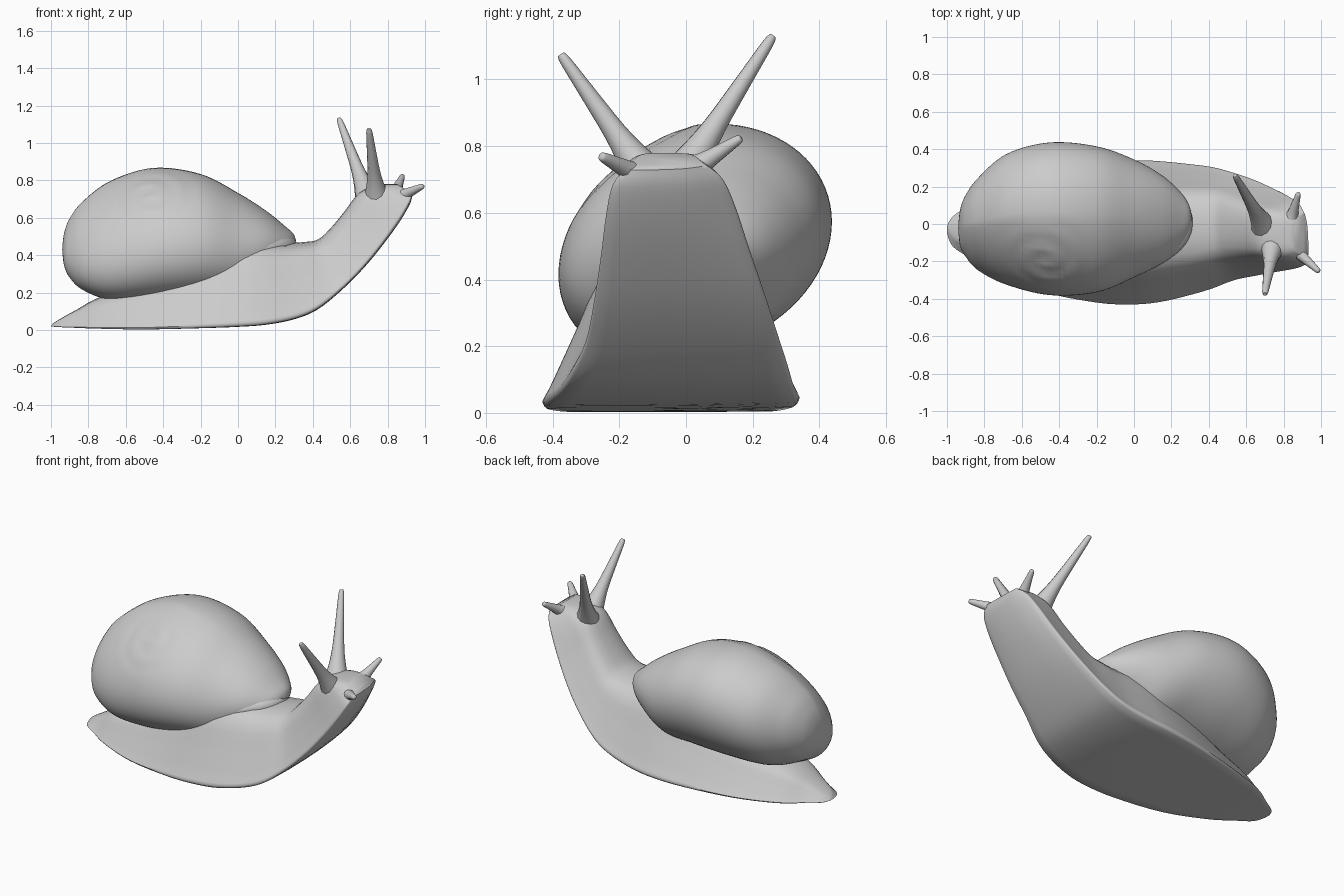
import bpy
import bmesh
import math
from mathutils import Vector

cube = bpy.data.objects.get("Cube")
if cube:
    bpy.data.objects.remove(cube, do_unlink=True)

grey = bpy.data.materials.new("warm_grey")
grey.use_nodes = True
colour = (0.6, 0.6, 0.6, 1)
grey.diffuse_color = colour
grey.node_tree.nodes["Principled BSDF"].inputs["Base Color"].default_value = colour


def smooth_rows(rows, steps):
    """Catmull-Rom interpolation through a list of equal-length tuples."""
    result = []
    last = len(rows) - 1
    for i in range(last):
        before, start = rows[max(i - 1, 0)], rows[i]
        end, after = rows[i + 1], rows[min(i + 2, last)]
        for step in range(steps):
            t = step / steps
            result.append(tuple(
                b + t / 2 * (c - a + t * (2 * a - 5 * b + 4 * c - d + t * (3 * (b - c) + d - a)))
                for a, b, c, d in zip(before, start, end, after)))
    result.append(tuple(rows[-1]))
    return result


def loft(name, rings, angle=50):
    """Skin closed rings of points into one capped, smooth object."""
    bm = bmesh.new()
    loops = [[bm.verts.new(point) for point in ring] for ring in rings]
    for low, high in zip(loops, loops[1:]):
        count = len(low)
        for i in range(count):
            j = (i + 1) % count
            bm.faces.new((low[i], low[j], high[j], high[i]))
    bm.faces.new(loops[0])
    bm.faces.new(loops[-1])
    bmesh.ops.remove_doubles(bm, verts=bm.verts, dist=0.0005)
    bmesh.ops.recalc_face_normals(bm, faces=bm.faces)
    mesh = bpy.data.meshes.new(name)
    bm.to_mesh(mesh)
    bm.free()
    mesh.materials.append(grey)
    obj = bpy.data.objects.new(name, mesh)
    bpy.context.collection.objects.link(obj)
    bpy.ops.object.select_all(action='DESELECT')
    obj.select_set(True)
    bpy.context.view_layer.objects.active = obj
    bpy.ops.object.shade_smooth_by_angle(angle=math.radians(angle))
    return obj


def tube(name, path, radii, sides=12):
    """Round tube through path points with one radius for each point."""
    points = [Vector(p) for p in path]
    rings = []
    for i, point in enumerate(points):
        tangent = (points[min(i + 1, len(points) - 1)] - points[max(i - 1, 0)]).normalized()
        across = tangent.cross(Vector((0.3, 0.1, 1))).normalized()
        up = across.cross(tangent)
        rings.append([point + radii[i] * (math.cos(a) * across + math.sin(a) * up)
                      for a in (math.tau * k / sides for k in range(sides))])
    return loft(name, rings)


# Body: sole x, sole z, top x, top z, right edge, left edge
body_rows = [
    (-1, .02, -.99, .035, -.05, -.01),
    (-.97, .016, -.95, .06, -.12, .04),
    (-.88, .012, -.86, .11, -.18, .1),
    (-.75, .007, -.74, .175, -.26, .18),
    (-.5, .003, -.5, .25, -.36, .26),
    (-.2, .01, -.2, .39, -.42, .32),
    (0, .018, 0, .46, -.43, .34),
    (.15, .03, .12, .475, -.415, .335),
    (.3, .06, .25, .465, -.38, .32),
    (.42, .11, .35, .47, -.345, .305),
    (.54, .205, .43, .485, -.3, .275),
    (.665, .33, .5, .55, -.275, .235),
    (.775, .465, .57, .635, -.255, .19),
    (.86, .585, .65, .735, -.24, .15),
    (.915, .68, .75, .775, -.22, .11),
    (.93, .73, .85, .78, -.18, .06),
]
half_section = [(.97, 0), (1, .04), (.95, .12), (.85, .3), (.71, .56), (.58, .8), (.36, .95)]
section = smooth_rows(half_section + [(0, 1)], 2)
section += [(-u, v) for u, v in reversed(section[:-1])]
# The sole swells a little and turns towards the left at the throat
section += [(u, u * u - 1) for u in (-.8, -.5, -.2, .2, .5, .8)]
body_rings = []
body_spans = smooth_rows(body_rows, 4)
for index, (sx, sz, tx, tz, right, left) in enumerate(body_spans):
    along = (index / len(body_spans)) ** 3
    fullness = 1 - 0.35 * along
    middle, half = (left + right) / 2, (left - right) / 2
    ring = []
    for u, v in section:
        if v < 0:
            v *= 0.15 * along
        v += (1 - v) * 0.25 * along * (1 + u) / 2
        ring.append((sx + (tx - sx) * v,
                     middle + half * math.copysign(abs(u) ** fullness, u),
                     sz + (tz - sz) * v))
    body_rings.append(ring)
loft("body", body_rings, 55)

# Shell: x, centre y, half width, centre z, half height
shell_rows = [
    (-.94, -.02, 0, .43, 0),
    (-.93, -.02, .095, .435, .08),
    (-.9, -.01, .165, .445, .15),
    (-.83, 0, .25, .46, .225),
    (-.68, .025, .35, .49, .305),
    (-.45, .028, .408, .523, .34),
    (-.2, .025, .39, .51, .32),
    (0, .03, .315, .465, .265),
    (.15, .025, .235, .46, .175),
    (.25, .025, .145, .46, .095),
    (.295, .03, .07, .475, .04),
    (.31, .03, 0, .48, 0),
]
axis = Vector((0, -0.7, 0.7)).normalized()
side = Vector((1, 0, 0))
rise = axis.cross(side)
apex = Vector((-.47, -.22, .75))


def spiral_groove(point):
    """Press a shallow coil seam into the shell around its spire."""
    offset = point - apex
    a, b = offset.dot(side), offset.dot(rise)
    radius = math.hypot(a, b)
    if offset.dot(axis) < -0.25 or radius > 0.3:
        return point
    turn = radius / 0.11 - math.atan2(b, a) / math.tau
    distance = abs(turn - round(turn))
    depth = 0.014 * math.exp(-(distance / 0.16) ** 2) * (1 - radius / 0.3)
    return point - axis * depth


shell_rings = []
for x, cy, ry, cz, rz in smooth_rows(shell_rows, 8):
    ring = []
    for k in range(80):
        a = math.tau * k / 80
        y = max(ry, 0) * math.cos(a)
        lean = 0.12 if y > 0 else 0.15 - 0.3 * x
        z = cz + max(rz, 0) * math.sin(a) + lean * y
        ring.append(spiral_groove(Vector((x, cy + y, z))))
    shell_rings.append(ring)
loft("shell", shell_rings)

# Fleshy collar under the shell opening
collar_path = smooth_rows([
    (-.22, -.26, .27), (-.1, -.25, .33), (.02, -.22, .39), (.13, -.17, .43),
    (.24, -.08, .45), (.275, .03, .45), (.22, .14, .42), (.1, .2, .34)], 4)
collar_end = len(collar_path) - 1
tube("collar", collar_path,
     [0.01 + 0.038 * math.sin(math.pi * i / collar_end) for i in range(collar_end + 1)])


# Tentacles: flared at the root, tapering to a blunt tip
def tentacle(name, root, tip, width):
    root, tip = Vector(root), Vector(tip)
    profile = smooth_rows([(0, 2.3), (.2, 1.5), (.4, 1), (.7, .7), (.95, .48), (1, .3)], 3)
    tube(name, [root.lerp(tip, t) for t, r in profile], [width * r for t, r in profile])


tentacle("left_eye_stalk", (.705, -.03, .68), (.54, .26, 1.13), .035)
tentacle("right_eye_stalk", (.745, -.1, .68), (.7, -.375, 1.075), .035)
tentacle("left_feeler", (.83, -.01, .71), (.88, .165, .825), .03)
tentacle("right_feeler", (.82, -.1, .69), (.99, -.255, .77), .032)
